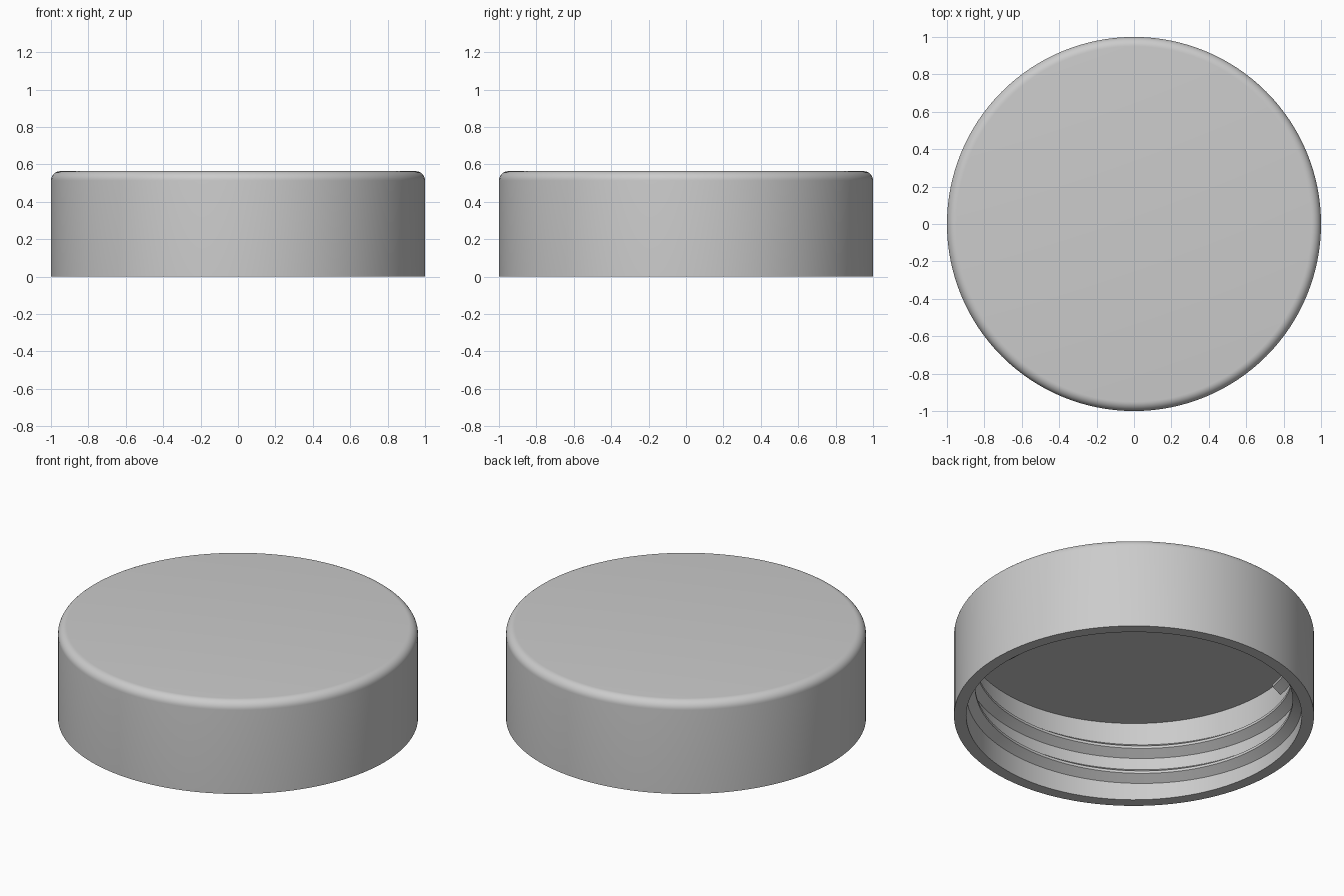
import bpy, bmesh, math

cube = bpy.data.objects.get("Cube")
if cube:
    bpy.data.objects.remove(cube, do_unlink=True)

SEGMENTS = 128
HEIGHT, CEILING = 0.564, 0.489
INNER, FILLET = 0.932, 0.05

grey = bpy.data.materials.new("light grey plastic")
grey.use_nodes = True
colour = (0.6, 0.6, 0.6, 1)
grey.diffuse_color = colour
grey.node_tree.nodes["Principled BSDF"].inputs["Base Color"].default_value = colour


def finish(name, bm, angle):
    bmesh.ops.recalc_face_normals(bm, faces=bm.faces)
    mesh = bpy.data.meshes.new(name)
    bm.to_mesh(mesh)
    bm.free()
    obj = bpy.data.objects.new(name, mesh)
    bpy.context.collection.objects.link(obj)
    mesh.materials.append(grey)
    bpy.ops.object.select_all(action="DESELECT")
    obj.select_set(True)
    bpy.context.view_layer.objects.active = obj
    bpy.ops.object.shade_smooth_by_angle(angle=math.radians(angle))
    return obj


def polar(radius, angle, z):
    return radius * math.cos(angle), radius * math.sin(angle), z


# Cap shell: turned profile with a rounded top edge and a hollow underside
profile = [(0, CEILING), (INNER, CEILING), (INNER, 0), (1, 0)]
for i in range(9):
    a = math.pi / 2 * i / 8
    profile.append((1 - FILLET + FILLET * math.cos(a),
                    HEIGHT - FILLET + FILLET * math.sin(a)))
profile.append((0, HEIGHT))

bm = bmesh.new()
verts = [bm.verts.new((r, 0, z)) for r, z in profile]
edges = [bm.edges.new(pair) for pair in zip(verts, verts[1:])]
bmesh.ops.spin(bm, geom=verts + edges, cent=(0, 0, 0), axis=(0, 0, 1),
               angle=2 * math.pi, steps=SEGMENTS)
bmesh.ops.remove_doubles(bm, verts=bm.verts, dist=1e-4)
finish("cap_shell", bm, 35)

# Screw thread: trapezoid swept along a right-handed helix on the inner wall
PITCH, TURNS, START_Z = 0.16, 2.47, 0.047
section = [(INNER + 0.01, -0.044), (INNER, -0.044), (INNER - 0.05, -0.008),
           (INNER - 0.05, 0.008), (INNER, 0.044), (INNER + 0.01, 0.044)]
steps = round(SEGMENTS * TURNS)

bm = bmesh.new()
rings = []
for i in range(steps + 1):
    turn = TURNS * i / steps
    z = START_Z + PITCH * turn
    rings.append([bm.verts.new(polar(r, 2 * math.pi * turn, z + dz))
                  for r, dz in section])
count = len(section)
for low, high in zip(rings, rings[1:]):
    for k in range(count):
        n = (k + 1) % count
        bm.faces.new((low[k], low[n], high[n], high[k]))
bm.faces.new(rings[0])
bm.faces.new(rings[-1])
finish("screw_thread", bm, 30)
